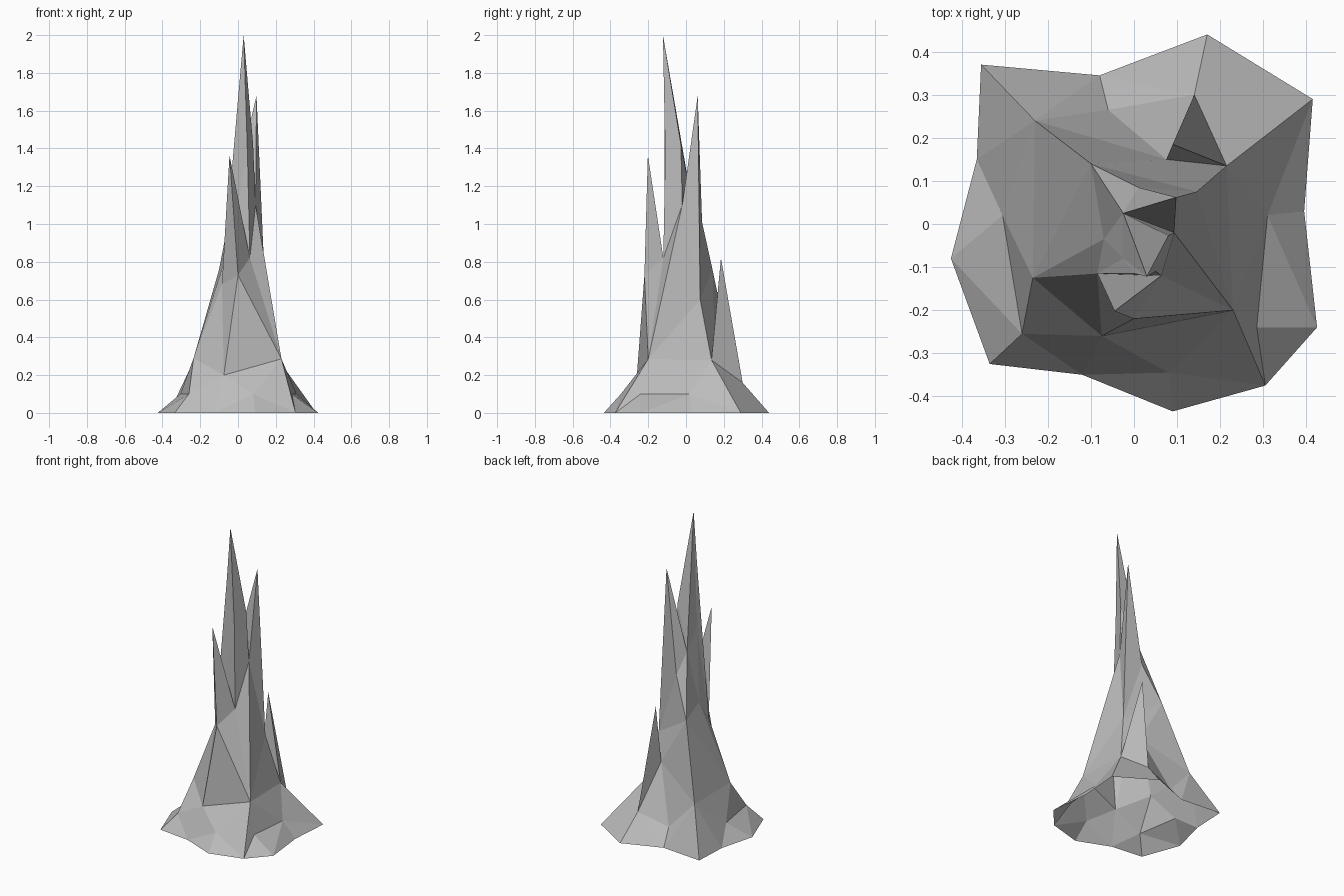
import bpy
import bmesh

default_cube = bpy.data.objects.get("Cube")
if default_cube:
    bpy.data.objects.remove(default_cube, do_unlink=True)

bm = bmesh.new()


def points(*coords):
    return [bm.verts.new(c) for c in coords]


def tri(a, b, c):
    """Add one facet, skipping those collapsed onto a shared corner."""
    if len({a, b, c}) == 3:
        bm.faces.new((a, b, c))


def bridge(lower, upper, walk):
    """Zip two closed rings together: L steps along the lower ring, U along the upper."""
    i = j = 0
    for step in walk:
        a, b = lower[i % len(lower)], upper[j % len(upper)]
        if step == "L":
            i += 1
            tri(a, lower[i % len(lower)], b)
        else:
            j += 1
            tri(a, upper[j % len(upper)], b)


def spike(ring, tip):
    """Close a ring of corners up to a single sharp tip."""
    for a, b in zip(ring, ring[1:] + ring[:1]):
        tri(a, b, tip)


# Ragged outline on the ground, anticlockwise
foot = points((.415, .29, 0), (.17, .44, 0), (-.08, .345, 0), (-.355, .37, 0),
              (-.365, .15, 0), (-.425, -.08, 0), (-.335, -.325, 0), (-.12, -.35, 0),
              (.09, -.435, 0), (.305, -.375, 0), (.425, -.24, 0), (.395, .03, 0))

# Corners of the low rubble skirt and the ridges rising out of it
skirt = points((.215, .135, .28), (.14, .3, .16), (-.06, .265, .1), (-.23, .24, .286),
               (-.305, .02, .1), (-.235, -.125, .29), (-.26, -.255, .1), (-.075, -.26, .2),
               (.08, -.345, .1), (.23, -.2, .286), (.285, -.24, .1), (.31, .02, .1))

# Corners around the narrowing waist
waist_left, back_notch, waist_back, waist_right, front_notch, front_rib, waist_front = points(
    (.146, .075, .6), (.075, .15, .45), (-.1, .14, .76), (-.07, -.035, .81),
    (-.085, -.115, .68), (0, -.22, .73), (.063, -.12, .82))

# Corners of the upper needle
saddle_left, saddle_back, saddle_right = points(
    (.093, -.02, 1.1), (.01, .085, 1.01), (-.025, .025, 1.15))
needle = points((-.025, -.08, 1.28), (0, -.115, 1.66), (.05, -.11, 1.37), (.08, -.027, 1.42))

# Four sharp tips
main_tip, rear_tip, front_tip, low_tip = points(
    (.03, -.122, 2), (.098, .062, 1.68), (-.045, -.202, 1.365), (.09, .185, .82))

# Skirt from the ground up to the ridges
low_ring = skirt[:5] + skirt[6:]
bridge(foot, low_ring, "ULLUULLULULLUULLUULULLU")

# Ridge ring, taking in the outer faces of the low spike
ridges = [skirt[3], skirt[5], skirt[7], skirt[9]]
bridge(low_ring, [skirt[0], low_tip, back_notch] + ridges, "ULULULLULULLULLLLU")
tri(skirt[0], low_tip, back_notch)

# Main body
bridge([skirt[0], back_notch] + ridges,
       [waist_left, waist_back, waist_right, front_notch, front_rib, waist_front, saddle_left],
       "LULLUULULUUUL")
spike([front_notch, front_rib, waist_front], front_tip)

# Upper body, rear spike and main needle
bridge([saddle_left, waist_left, waist_back, waist_right, front_notch, waist_front],
       [saddle_left, waist_left, saddle_back, saddle_right] + needle,
       "ULULULULUULULU")
spike([saddle_left, waist_left, saddle_back, saddle_right], rear_tip)
tri(saddle_left, saddle_right, needle[-1])
spike([saddle_right] + needle, main_tip)

# Flat-shaded rock object, open underneath
mesh = bpy.data.meshes.new("rock_spire")
bm.to_mesh(mesh)
bm.free()
rock_spire = bpy.data.objects.new("rock_spire", mesh)
bpy.context.collection.objects.link(rock_spire)

stone = bpy.data.materials.new("stone_grey")
stone.use_nodes = True
colour = (.5, .5, .5, 1)
stone.diffuse_color = colour
stone.node_tree.nodes["Principled BSDF"].inputs["Base Color"].default_value = colour
mesh.materials.append(stone)
